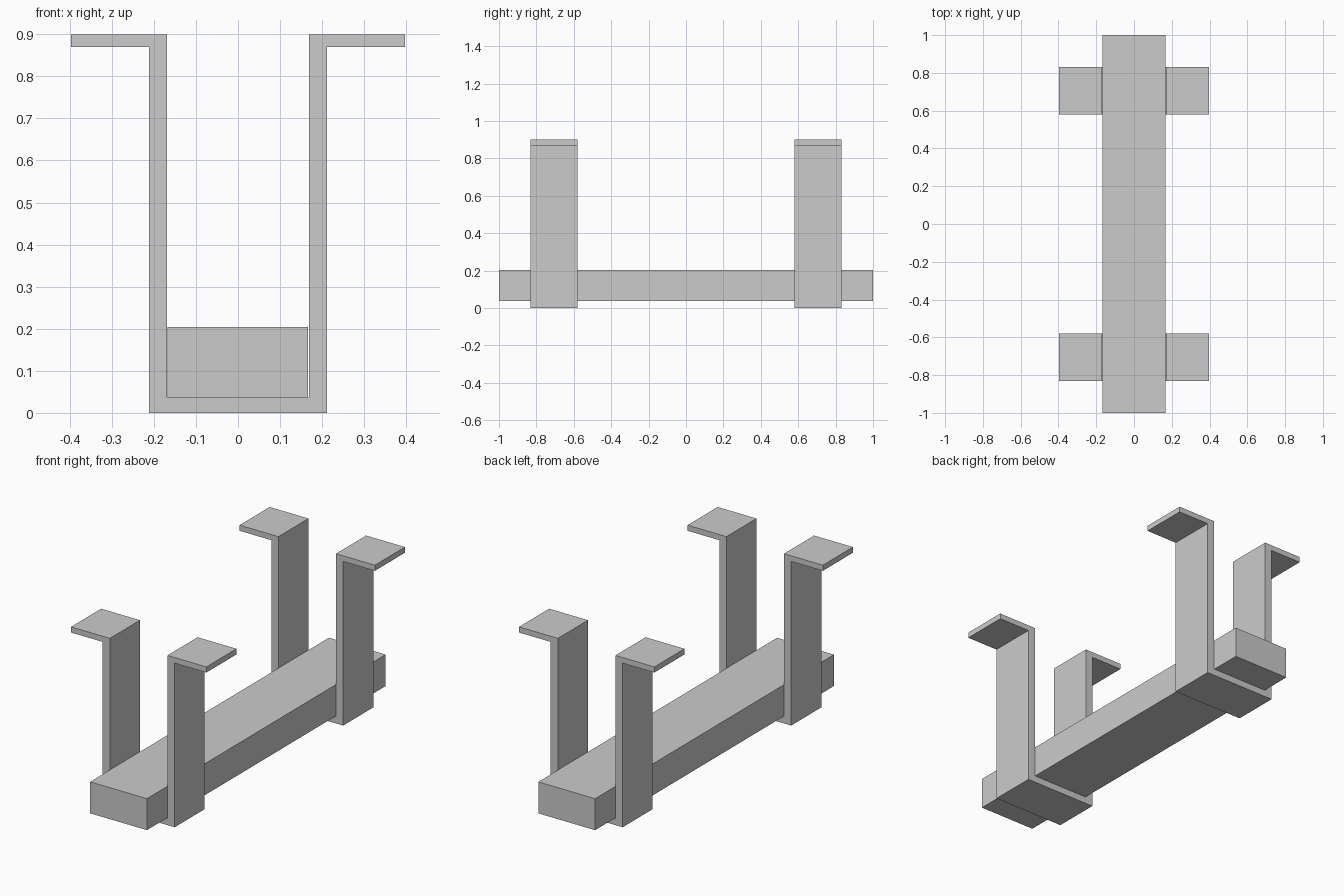
import bpy, bmesh

if "Cube" in bpy.data.objects:
    bpy.data.objects.remove(bpy.data.objects["Cube"])


def extrude_profile(name, points, y0, y1):
    """Extrude a closed XZ outline from y0 to y1."""
    bm = bmesh.new()
    face = bm.faces.new([bm.verts.new((x, y0, z)) for x, z in points])
    ext = bmesh.ops.extrude_face_region(bm, geom=[face])
    verts = [v for v in ext["geom"] if isinstance(v, bmesh.types.BMVert)]
    bmesh.ops.translate(bm, verts=verts, vec=(0, y1 - y0, 0))
    bmesh.ops.recalc_face_normals(bm, faces=bm.faces)
    mesh = bpy.data.meshes.new(name)
    bm.to_mesh(mesh)
    bm.free()
    obj = bpy.data.objects.new(name, mesh)
    bpy.context.collection.objects.link(obj)
    return obj


# Long beam resting in the brackets
extrude_profile("beam", [(-0.167, 0.037), (0.166, 0.037), (0.166, 0.204), (-0.167, 0.204)], -1, 1)

# U-shaped hanger brackets with outward flanges
half = [(0.211, 0), (0.211, 0.87), (0.397, 0.87), (0.397, 0.9), (0.169, 0.9), (0.169, 0.036)]
outline = half + [(-x, z) for x, z in reversed(half)]
for name, y in (("front_bracket", -0.706), ("back_bracket", 0.706)):
    extrude_profile(name, outline, y - 0.126, y + 0.126)
